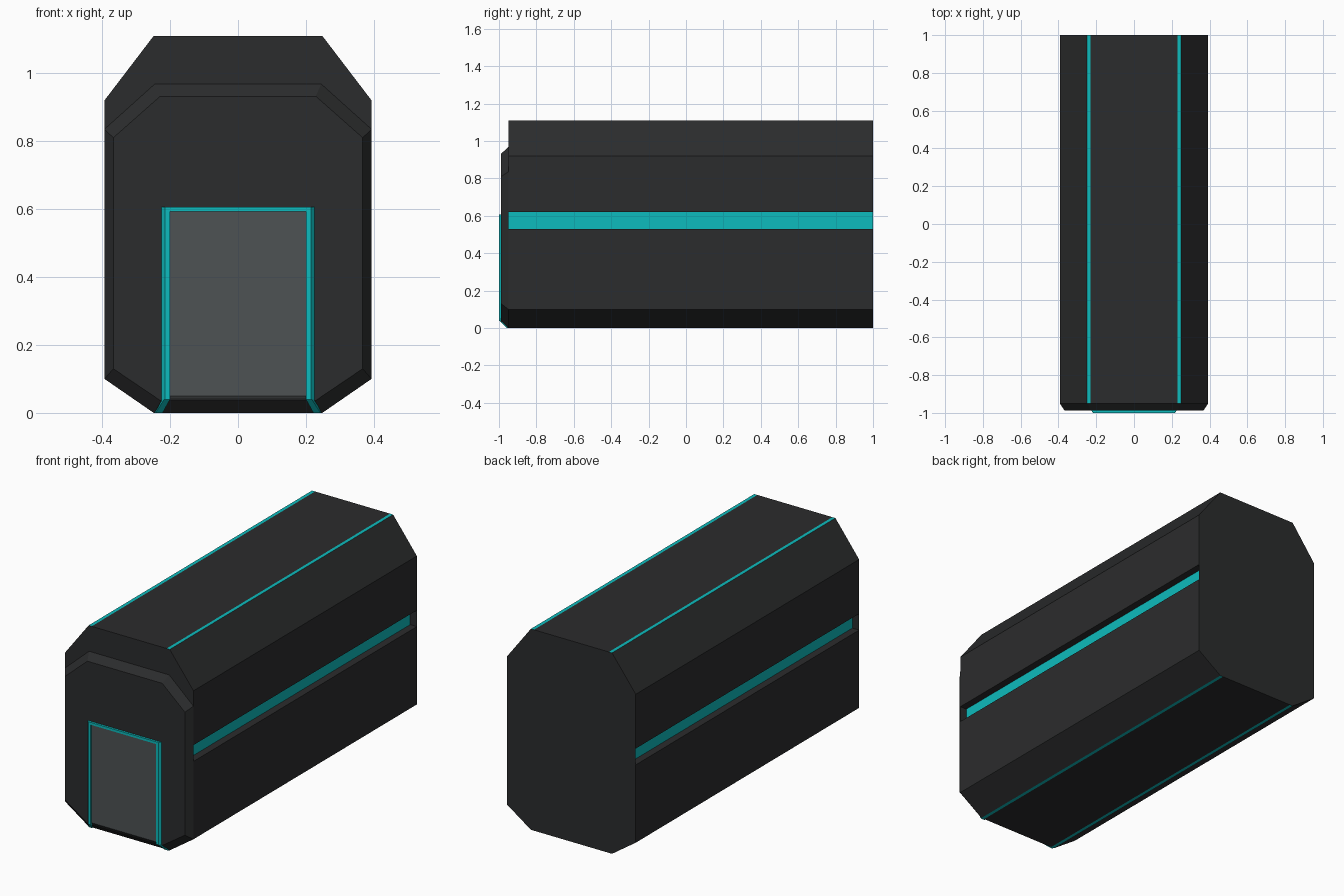
import bpy

if "Cube" in bpy.data.objects:
    bpy.data.objects.remove(bpy.data.objects["Cube"])


def material(name, rgb):
    m = bpy.data.materials.new(name)
    m.diffuse_color = (*rgb, 1)
    m.use_nodes = True
    m.node_tree.nodes["Principled BSDF"].inputs["Base Color"].default_value = m.diffuse_color
    return m


DARK = material("dark_shell", (0.024, 0.025, 0.026))
GREY = material("panel_grey", (0.075, 0.084, 0.088))
TEAL = material("teal_glow", (0.004, 0.50, 0.51))


def loft(name, rings, mats, accents=(), cap=None):
    """Join rings (front to back, counter-clockwise from the front) and cap the ends."""
    n = len(rings[0])
    cap = list(cap or range(n))
    last = (len(rings) - 1) * n
    faces = [cap, [last + i for i in reversed(cap)]]
    ids = [0, 0]
    for r in range(len(rings) - 1):
        for i in range(n):
            j = (i + 1) % n
            a, b = r * n, (r + 1) * n
            faces.append((a + i, b + i, b + j, a + j))
            ids.append(1 if i in accents else 0)
    me = bpy.data.meshes.new(name)
    me.from_pydata([p for ring in rings for p in ring], [], faces)
    for m in mats:
        me.materials.append(m)
    for poly, k in zip(me.polygons, ids):
        poly.material_index = k
    ob = bpy.data.objects.new(name, me)
    bpy.context.collection.objects.link(ob)
    return ob


def at(profile, y):
    return [(x, y, z) for x, z in profile]


def symmetric(half):
    """Right half profile, bottom to top, completed with its mirrored left half."""
    return half + [(-x, z) for x, z in reversed(half)]


# Long shell: octagonal section with side grooves and teal corner lines
half = [(0.229, 0), (0.248, 0), (0.393, 0.10), (0.393, 0.53), (0.352, 0.53),
        (0.352, 0.62), (0.393, 0.62), (0.393, 0.92), (0.248, 1.11), (0.229, 1.11)]
section = symmetric(half)
teal_edges = {0, 4, 8, 10, 14, 18}
flat_cap = [i for i in range(20) if i not in (4, 5, 14, 15)]
loft("shell", [at(section, -0.95), at(section, 1.0)], [DARK, TEAL], teal_edges, flat_cap)

# Bevelled front plate
outer = symmetric([(0.248, 0), (0.393, 0.10), (0.393, 0.835), (0.245, 0.968)])
inner = symmetric([(0.228, 0.036), (0.367, 0.13), (0.367, 0.81), (0.229, 0.932)])
loft("front_plate", [at(inner, -0.988), at(outer, -0.95)], [DARK])

# Door panel with a sloped lower lip
door = [(-0.2, 0.05), (0.2, 0.05), (0.2, 0.593), (-0.2, 0.593)]
door_back = [(-0.2, 0.036), (0.2, 0.036), (0.2, 0.593), (-0.2, 0.593)]
loft("door_panel", [at(door, -0.995), at(door_back, -0.985)], [GREY])


# Teal door frame with bevelled outer sides
def frame(w):
    return symmetric([(0.2, 0.04), (w, 0.04), (w, 0.606)])[:3] + [
        (-w, 0.606), (-w, 0.04), (-0.2, 0.04), (-0.2, 0.593), (0.2, 0.593)]


loft("door_frame", [at(frame(0.215), -1.0), at(frame(0.228), -0.985)], [TEAL])

# Frame feet running down the lower bevel of the plate
front = [(0.222, -0.957, 0), (0.243, -0.957, 0), (0.217, -1.0, 0.04), (0.2, -1.0, 0.04)]
back = [(0.222, -0.945, 0), (0.248, -0.945, 0), (0.228, -0.985, 0.04), (0.2, -0.985, 0.04)]
for side, s in (("right", 1), ("left", -1)):
    rings = [[(s * x, y, z) for x, y, z in ring][::s] for ring in (front, back)]
    loft("frame_foot_" + side, rings, [TEAL])
